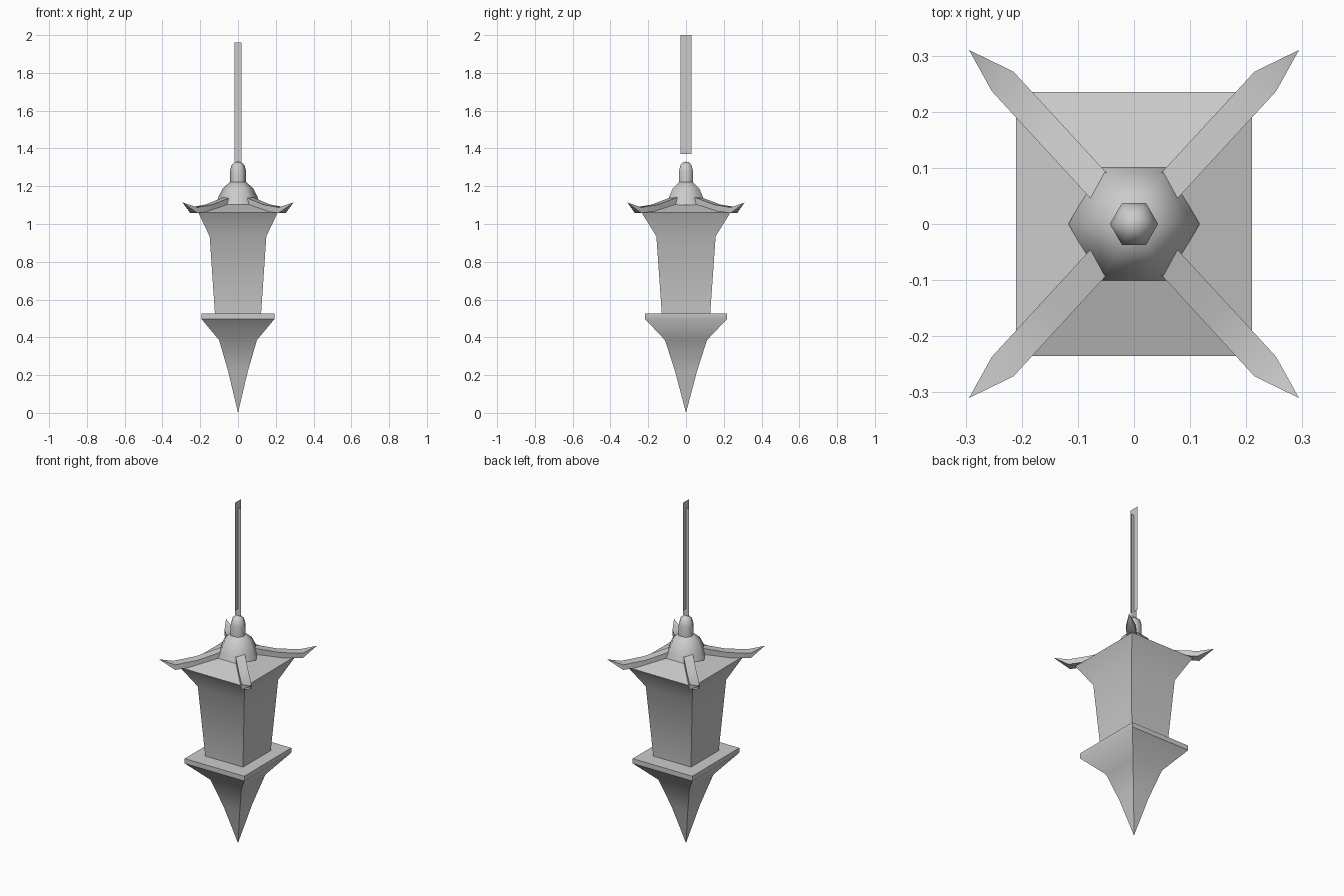
import bpy, bmesh, math
from mathutils import Vector

if "Cube" in bpy.data.objects:
    bpy.data.objects.remove(bpy.data.objects["Cube"], do_unlink=True)

GREY = (0.6, 0.6, 0.6, 1)
mat = bpy.data.materials.new("plain grey")
mat.use_nodes = True
mat.diffuse_color = GREY
mat.node_tree.nodes["Principled BSDF"].inputs["Base Color"].default_value = GREY


def loft(name, rings, smooth=None, caps=True):
    """Skin a list of rings; a one-point ring is a tip, a single ring is a flat plate."""
    bm = bmesh.new()
    rows = [[bm.verts.new(p) for p in ring] for ring in rings]
    for a, b in zip(rows, rows[1:]):
        n = max(len(a), len(b))
        for i in range(n):
            j = (i + 1) % n
            if len(a) == 1:
                bm.faces.new((a[0], b[j], b[i]))
            elif len(b) == 1:
                bm.faces.new((a[i], a[j], b[0]))
            else:
                bm.faces.new((a[i], a[j], b[j], b[i]))
    for end in rows[:1] + rows[1:][-1:]:
        if caps and len(end) > 2:
            bm.faces.new(end)
    bmesh.ops.recalc_face_normals(bm, faces=bm.faces)
    mesh = bpy.data.meshes.new(name)
    bm.to_mesh(mesh)
    bm.free()
    mesh.materials.append(mat)
    obj = bpy.data.objects.new(name, mesh)
    bpy.context.collection.objects.link(obj)
    if smooth:
        bpy.ops.object.select_all(action='DESELECT')
        obj.select_set(True)
        bpy.context.view_layer.objects.active = obj
        bpy.ops.object.shade_smooth_by_angle(angle=math.radians(smooth))


def rect(x, y, z):
    if x == 0:
        return [(0, 0, z)]
    return [(-x, -y, z), (x, -y, z), (x, y, z), (-x, y, z)]


def hexagon(r, z):
    if r == 0:
        return [(0, 0, z)]
    return [(r * math.cos(math.pi * k / 3), r * math.sin(math.pi * k / 3), z) for k in range(6)]


# Pointed base with its flat platform
loft("pointed_base", [rect(0, 0, 0), rect(.052, .058, .22), rect(.1, .111, .385),
                      rect(.193, .217, .497), rect(.193, .217, .525)], 40)

# Flared lantern body
loft("lantern_body", [rect(.122, .128, .524), rect(.15, .157, .935),
                      rect(.21, .235, 1.06)], 40, caps=False)

# Shallow pyramid roof
loft("roof", [rect(.21, .235, 1.06), rect(0, 0, 1.135)], caps=False)

# Upturned corner ribs: distance along, bottom and top heights
INNER, OUTER, TIP = Vector((.05, .054)), Vector((.234, .254)), Vector((.294, .31))
SECTIONS = [(0, 1.1, 1.145), (.55, 1.07, 1.103), (1, 1.058, 1.088)]
along = (OUTER - INNER).normalized()
across = Vector((-along.y, along.x)) * .026
for side, sx in (("left", 1), ("right", -1)):
    for end, sy in (("front", -1), ("back", 1)):
        rings = []
        for t, low, high in SECTIONS:
            c = INNER.lerp(OUTER, t)
            a, b = c - across, c + across
            rings.append([(p.x * sx, p.y * sy, z) for p, z in
                          ((a, low), (b, low), (b, high), (a, high))])
        rings.append([(TIP.x * sx, TIP.y * sy, 1.114)])
        loft(f"{end}_{side}_roof_rib", rings, 40)

# Six-sided dome and finial
loft("dome", [hexagon(r, z) for r, z in
              ((.117, 1.1), (.103, 1.145), (.08, 1.19), (.043, 1.222))], 65)
loft("finial", [hexagon(r, z) for r, z in
                ((.043, 1.215), (.043, 1.28), (.034, 1.312), (.016, 1.328), (0, 1.33))], 65)

# Hanging chain as two crossed flat strips
for name, wx, wy, low, high in (("chain_strip_wide", .019, 0, 1.33, 1.96),
                                ("chain_strip_deep", 0, .03, 1.37, 2.0)):
    loft(name, [[(-wx, -wy, low), (wx, wy, low), (wx, wy, high), (-wx, -wy, high)]])
